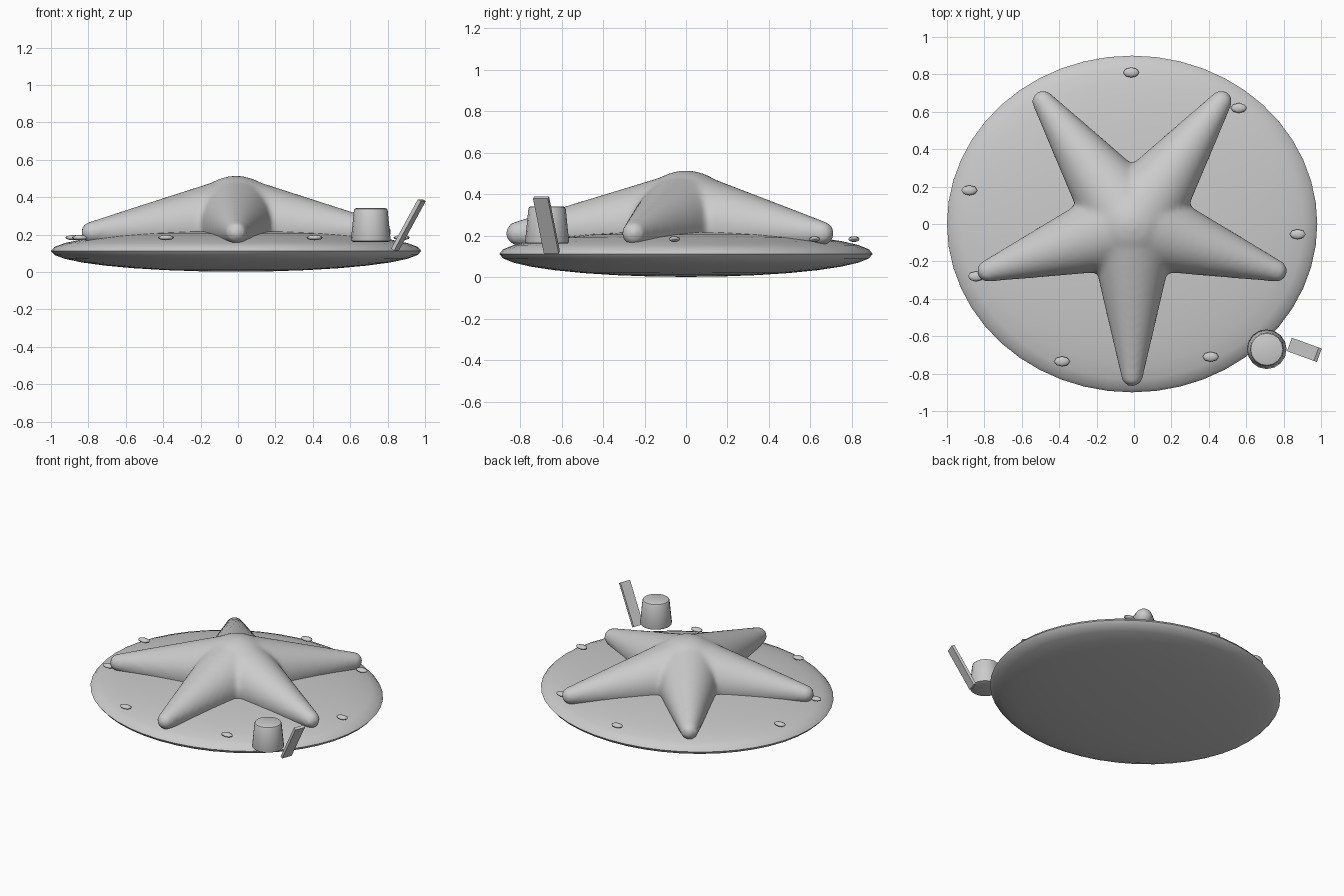
import bpy, bmesh, math
from mathutils import Vector, Matrix

if "Cube" in bpy.data.objects:
    bpy.data.objects.remove(bpy.data.objects["Cube"])

CX = -0.01


def finish(bm, name, angle=35):
    me = bpy.data.meshes.new(name)
    bm.to_mesh(me)
    bm.free()
    ob = bpy.data.objects.new(name, me)
    bpy.context.collection.objects.link(ob)
    bpy.ops.object.select_all(action='DESELECT')
    ob.select_set(True)
    bpy.context.view_layer.objects.active = ob
    bpy.ops.object.shade_smooth_by_angle(angle=math.radians(angle))
    return ob


def ellipsoid(bm, loc, size, seg, rings):
    m = Matrix.Translation(loc) @ Matrix.Diagonal((*size, 1))
    bmesh.ops.create_uvsphere(bm, u_segments=seg, v_segments=rings, radius=1, matrix=m)


# Flattened sand mound
bm = bmesh.new()
ellipsoid(bm, (CX, 0, 0.113), (0.99, 0.9, 0.111), 48, 16)
finish(bm, "sand_mound", 60)

# Starfish: five tapered round arms and a round body, fused and softened
bm = bmesh.new()
core, r_core, r_tip, reach = Vector((CX, 0, 0.267)), 0.248, 0.06, 0.81
ellipsoid(bm, core, (r_core,) * 3, 32, 20)
for i in range(5):
    a = math.radians(-90 + 72 * i)
    tip = Vector((CX + reach * math.cos(a), reach * math.sin(a), 0.212))
    axis = tip - core
    rot = axis.to_track_quat('Z', 'Y').to_matrix().to_4x4()
    bmesh.ops.create_cone(bm, cap_ends=True, segments=32, radius1=r_core, radius2=r_tip,
                          depth=axis.length, matrix=Matrix.Translation((core + tip) / 2) @ rot)
    ellipsoid(bm, tip, (r_tip,) * 3, 20, 12)
star = finish(bm, "starfish", 180)
rm = star.modifiers.new("fuse", 'REMESH')
rm.mode = 'VOXEL'
rm.voxel_size = 0.016
rm.use_smooth_shade = True
sm = star.modifiers.new("soften", 'SMOOTH')
sm.factor = 0.5
sm.iterations = 8

# Pebbles scattered round the rim
for i, (x, y) in enumerate([(-0.015, 0.81), (0.56, 0.62), (0.875, -0.055), (0.41, -0.71),
                            (-0.385, -0.735), (-0.845, -0.28), (-0.88, 0.18)]):
    bm = bmesh.new()
    ellipsoid(bm, (x, y, 0.184), (0.043, 0.027, 0.014), 8, 6)
    finish(bm, f"pebble_{i + 1}", 60)

# Upturned bucket
bm = bmesh.new()
bmesh.ops.create_cone(bm, cap_ends=True, segments=16, radius1=0.107, radius2=0.089, depth=0.18,
                      matrix=Matrix.Translation((0.71, -0.67, 0.252)))
rims = [e for e in bm.edges if abs(e.verts[0].co.z - e.verts[1].co.z) < 0.01]
bmesh.ops.bevel(bm, geom=rims, offset=0.012, segments=2, profile=0.5, affect='EDGES')
finish(bm, "bucket")

# Leaning spade
bm = bmesh.new()
bmesh.ops.create_cube(bm, size=1, matrix=Matrix.Translation((0.911, -0.673, 0.252))
                      @ Matrix.Rotation(math.radians(-20), 4, 'Z')
                      @ Matrix.Rotation(math.radians(30), 4, 'Y')
                      @ Matrix.Diagonal((0.02, 0.076, 0.305, 1)))
finish(bm, "spade")
